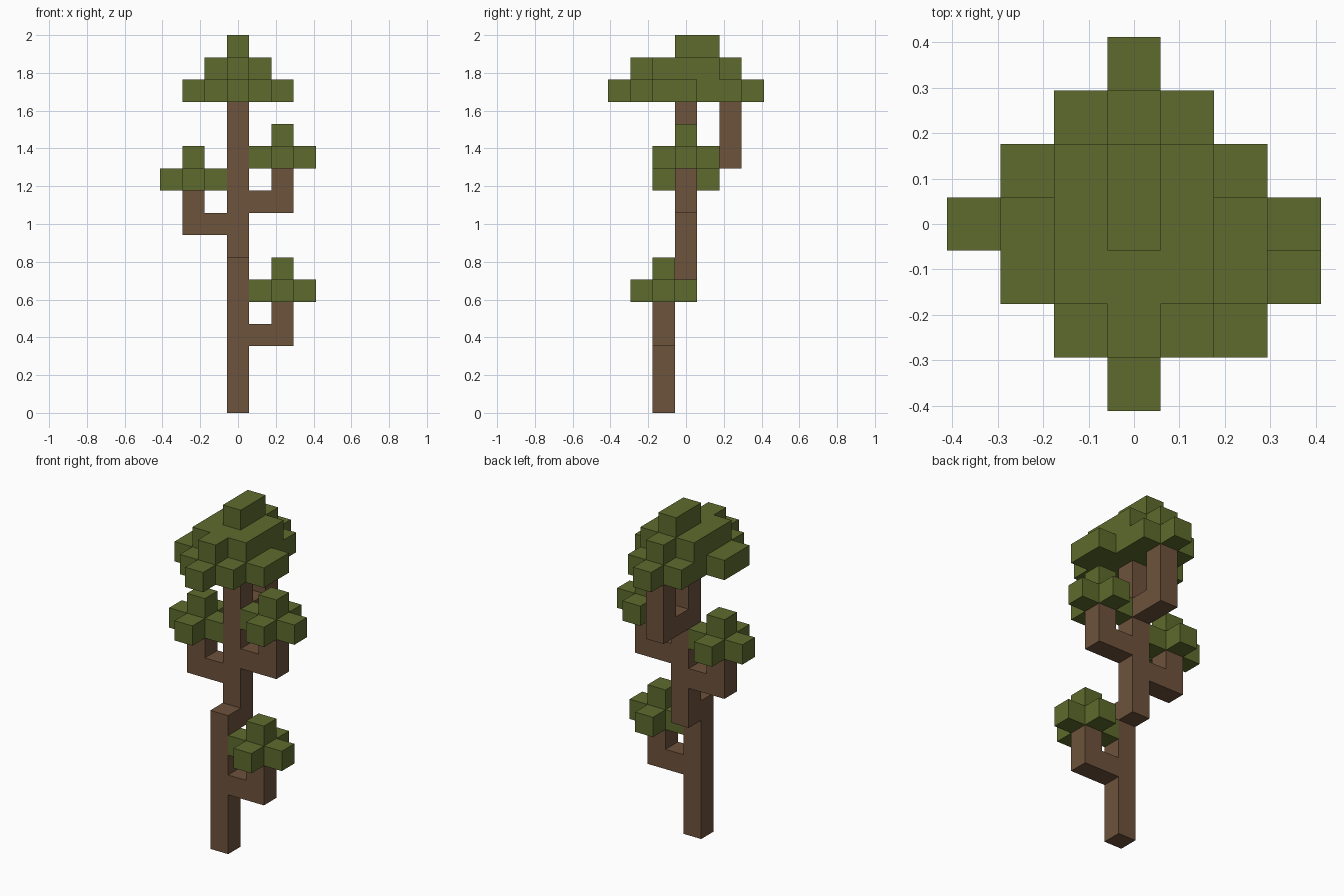
import bpy, bmesh, math
from mathutils import Vector

if "Cube" in bpy.data.objects:
    bpy.data.objects.remove(bpy.data.objects["Cube"], do_unlink=True)

U = 2 / 17  # size of one block; the tree is 17 blocks tall


def material(name, color):
    m = bpy.data.materials.new(name)
    m.use_nodes = True
    m.diffuse_color = color
    bsdf = next(n for n in m.node_tree.nodes if n.type == 'BSDF_PRINCIPLED')
    bsdf.inputs["Base Color"].default_value = color
    bsdf.inputs["Roughness"].default_value = 0.9
    return m


BARK = material("bark brown", (0.155, 0.084, 0.045, 1))
LEAF = material("leaf green", (0.112, 0.147, 0.026, 1))


def box(x, y, z):
    """Cells of a block; each argument is an inclusive (first, last) range."""
    return {(i, j, k) for i in range(x[0], x[1] + 1)
            for j in range(y[0], y[1] + 1) for k in range(z[0], z[1] + 1)}


def branch(side, y, z):
    """L-shaped bough: two blocks out, then one up."""
    return {(side, y, z), (2 * side, y, z), (2 * side, y, z + 1)}


def cluster(x, y, z):
    """Cross of leaves with one block on top."""
    return {(x, y, z), (x - 1, y, z), (x + 1, y, z),
            (x, y - 1, z), (x, y + 1, z), (x, y, z + 1)}


# Crown, three stepped layers
crown = (box((-1, 1), (-2, 2), (14, 14)) | box((-2, 2), (-1, 0), (14, 14))
         | box((0, 0), (-3, 3), (14, 14))
         | box((-1, 1), (-1, 1), (15, 15)) | box((0, 0), (-2, 2), (15, 15))
         | box((0, 0), (0, 1), (16, 16)))

parts = [
    # Trunk in two offset lengths
    ("lower_trunk", BARK, box((0, 0), (-1, -1), (0, 6))),
    ("upper_trunk", BARK, box((0, 0), (0, 0), (6, 13))),
    # Boughs
    ("low_left_branch", BARK, branch(1, -1, 3)),
    ("high_left_branch", BARK, branch(1, 0, 9)),
    ("right_branch", BARK, branch(-1, 0, 8)),
    ("back_branch", BARK, box((0, 0), (1, 2), (11, 11)) | box((0, 0), (2, 2), (12, 13))),
    # Foliage
    ("low_left_leaves", LEAF, cluster(2, -1, 5)),
    ("high_left_leaves", LEAF, cluster(2, 0, 11)),
    ("right_leaves", LEAF, cluster(-2, 0, 10)),
    ("crown_leaves", LEAF, crown),
]
solid = set().union(*(cells for _, _, cells in parts))


def build(name, mat, cells):
    """Skin the cells, leaving out faces buried between blocks."""
    bm = bmesh.new()
    for cell in sorted(cells):
        centre = Vector(cell) + Vector((0, 0, 0.5))
        for axis in range(3):
            for sign in (-1, 1):
                n = Vector((0, 0, 0))
                n[axis] = sign
                if tuple(int(c + d) for c, d in zip(cell, n)) in solid:
                    continue
                a = Vector((0, 0, 0))
                a[(axis + 1) % 3] = 0.5
                b = n.cross(a)
                mid = centre + n * 0.5
                bm.faces.new([bm.verts.new((mid + s * a + t * b) * U)
                              for s, t in ((-1, -1), (1, -1), (1, 1), (-1, 1))])
    bmesh.ops.remove_doubles(bm, verts=bm.verts, dist=0.001)
    bmesh.ops.dissolve_limit(bm, angle_limit=math.radians(1),
                             verts=bm.verts, edges=bm.edges)
    mesh = bpy.data.meshes.new(name)
    bm.to_mesh(mesh)
    bm.free()
    mesh.materials.append(mat)
    bpy.context.collection.objects.link(bpy.data.objects.new(name, mesh))


for part in parts:
    build(*part)
